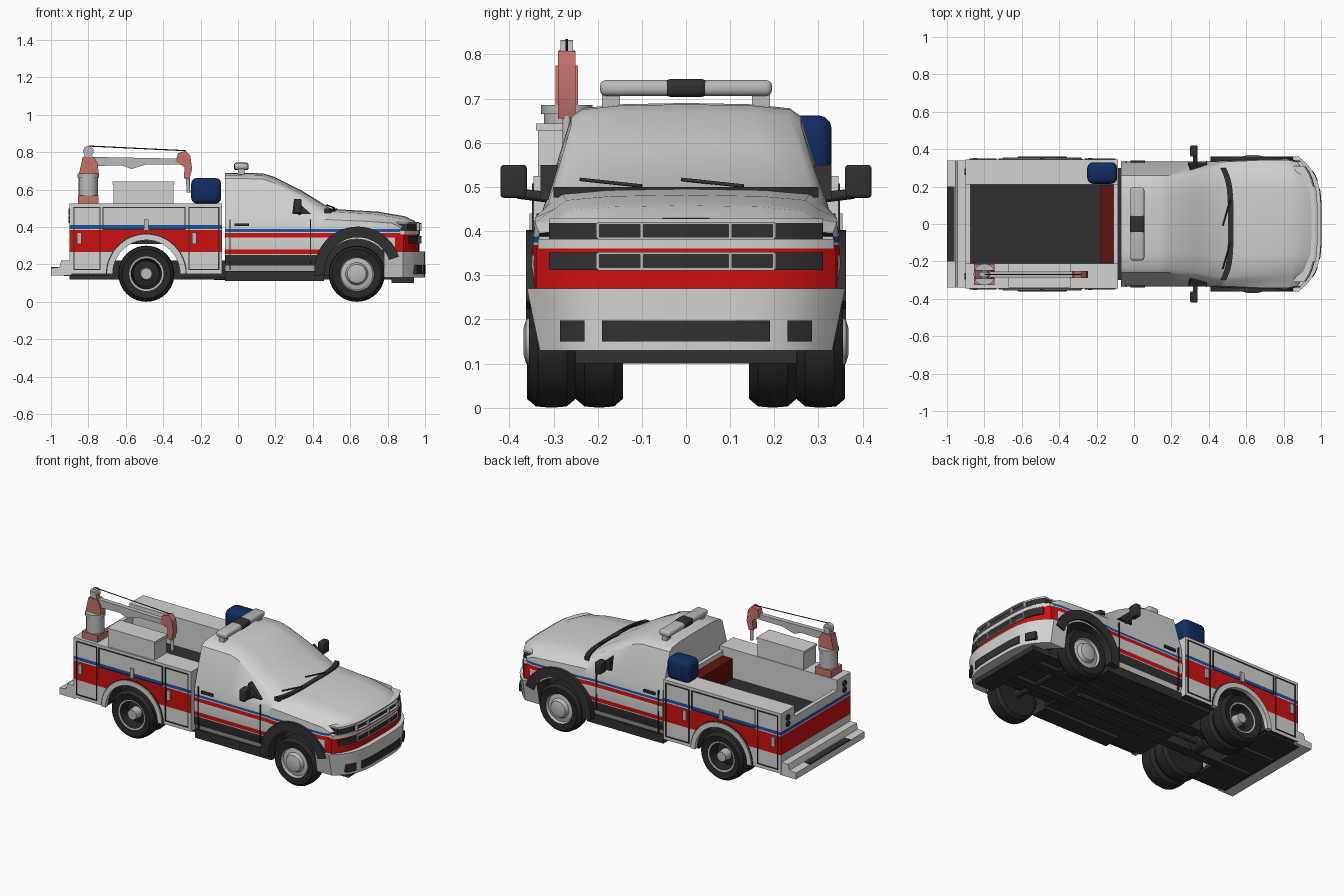
import bpy, bmesh, math
from mathutils import Vector, Matrix

if "Cube" in bpy.data.objects:
    bpy.data.objects.remove(bpy.data.objects["Cube"])


def material(name, *rgb):
    m = bpy.data.materials.new(name)
    m.use_nodes = True
    m.diffuse_color = (*rgb, 1)
    m.node_tree.nodes["Principled BSDF"].inputs["Base Color"].default_value = (*rgb, 1)
    return m


WHITE = material("white_paint", .65, .65, .64)
RED = material("red_paint", .62, .005, .005)
BLUE = material("blue_stripe", .01, .09, .38)
DARK = material("dark_trim", .03, .03, .03)
TIRE = material("tire_rubber", .02, .02, .02)
METAL = material("light_metal", .5, .5, .5)
NAVY = material("navy_box", .006, .025, .12)
CRANE = material("crane_red", .55, .17, .15)
MAROON = material("dark_red", .13, .005, .005)
PAINT = [WHITE, RED, BLUE, DARK]
parts = []


def finish(name, bm, mats, mirror=False):
    if mirror:
        dup = bmesh.ops.duplicate(bm, geom=bm.verts[:] + bm.edges[:] + bm.faces[:])["geom"]
        for v in dup:
            if isinstance(v, bmesh.types.BMVert):
                v.co.y *= -1
    bmesh.ops.recalc_face_normals(bm, faces=bm.faces)
    me = bpy.data.meshes.new(name)
    bm.to_mesh(me)
    bm.free()
    ob = bpy.data.objects.new(name, me)
    for m in (mats if isinstance(mats, list) else [mats]):
        me.materials.append(m)
    bpy.context.scene.collection.objects.link(ob)
    parts.append(ob)
    return ob


def add_box(bm, x0, x1, y0, y1, z0, z1, bevel=0):
    mat = Matrix.Translation(((x0 + x1) / 2, (y0 + y1) / 2, (z0 + z1) / 2)) @ Matrix.Diagonal((x1 - x0, y1 - y0, z1 - z0, 1))
    vs = bmesh.ops.create_cube(bm, size=1, matrix=mat)["verts"]
    if bevel:
        es = list({e for v in vs for e in v.link_edges})
        bmesh.ops.bevel(bm, geom=es, offset=bevel, segments=3, affect='EDGES', profile=.5)


def box(name, x, y, z, mat, mirror=False, bevel=0):
    bm = bmesh.new()
    add_box(bm, *x, *y, *z, bevel)
    return finish(name, bm, mat, mirror)


def add_tube(bm, a, b, r0, r1=None, segs=16):
    a, b = Vector(a), Vector(b)
    rot = (b - a).to_track_quat('Z', 'Y').to_matrix().to_4x4()
    return bmesh.ops.create_cone(bm, cap_ends=True, segments=segs, radius1=r0, radius2=r0 if r1 is None else r1,
                                 depth=(b - a).length, matrix=Matrix.Translation((a + b) / 2) @ rot)["verts"]


def tube(name, a, b, r, mat, r1=None, mirror=False, segs=20):
    bm = bmesh.new()
    add_tube(bm, a, b, r, r1, segs)
    return finish(name, bm, mat, mirror)


def plate(name, outline, y0, y1, mat, mirror=False):
    """Extrude an x-z outline across y."""
    bm = bmesh.new()
    f = bm.faces.new([bm.verts.new((x, y0, z)) for x, z in outline])
    for v in bmesh.ops.extrude_face_region(bm, geom=[f])["geom"]:
        if isinstance(v, bmesh.types.BMVert):
            v.co.y = y1
    return finish(name, bm, mat, mirror)


def arch(name, x, z, r0, r1, y0, y1, a0, a1, mat):
    ang = [math.radians(a0 + (a1 - a0) * i / 24) for i in range(25)]
    ring = [(x + r1 * math.cos(a), z + r1 * math.sin(a)) for a in ang]
    ring += [(x + r0 * math.cos(a), z + r0 * math.sin(a)) for a in reversed(ang)]
    return plate(name, ring, y0, y1, mat, True)


def bowed(x, y, bow):
    return x - bow * abs(y / .345) ** 4


def bow_bar(name, x, bow, y0, y1, z0, z1, depth, mat, taper=1, mirror=False):
    """Bar that follows the rounded plan of the nose."""
    bm = bmesh.new()
    rows = []
    for i in range(21):
        y = y0 + (y1 - y0) * i / 20
        rows.append([bm.verts.new((bowed(x, y, bow) - d, y * k, z))
                     for d, z, k in ((0, z0, taper), (0, z1, 1), (depth, z1, 1), (depth, z0, taper))])
    for p, q in zip(rows, rows[1:]):
        for j in range(4):
            bm.faces.new((p[j], p[j - 1], q[j - 1], q[j]))
    bm.faces.new(rows[0])
    bm.faces.new(rows[-1])
    return finish(name, bm, mat, mirror)


def cut_arches(ob, x, r, y0, y1):
    bm = bmesh.new()
    for s in (1, -1):
        add_tube(bm, (x, s * y0, .15), (x, s * y1, .15), r, segs=48)
    for f in bm.faces:
        f.material_index = 3
    cutter = finish("arch_cutter", bm, PAINT)
    parts.remove(cutter)
    cutter.hide_render = True
    mod = ob.modifiers.new("arches", 'BOOLEAN')
    mod.operation, mod.solver, mod.object = 'DIFFERENCE', 'EXACT', cutter
    bpy.context.view_layer.update()
    me = bpy.data.meshes.new_from_object(ob.evaluated_get(bpy.context.evaluated_depsgraph_get()))
    ob.modifiers.clear()
    ob.data = me
    bpy.data.objects.remove(cutter)


def stripe(ob, bands, nose=None):
    """Cut the shell at each band height and colour its outer faces."""
    bm = bmesh.new()
    bm.from_mesh(ob.data)
    cuts = [((0, 0, z), (0, 0, 1)) for z in sorted({z for b in bands for z in b[:2]})]
    if nose:
        cuts.append(((nose, 0, 0), (1, 0, 0)))
    for co, no in cuts:
        bmesh.ops.bisect_plane(bm, geom=bm.verts[:] + bm.edges[:] + bm.faces[:], plane_co=co, plane_no=no)
    bm.normal_update()
    for f in bm.faces:
        c, n = f.calc_center_median(), f.normal
        if f.material_index == 3 or n.z < -.7:
            f.material_index = 3
        elif n.y * c.y > .1 or (n.x < -.5 and not nose):
            for z0, z1, i in bands:
                if z0 < c.z < z1:
                    f.material_index = i
            if nose and c.x > nose and .27 < c.z < .36:
                f.material_index = 1
    bm.to_mesh(ob.data)
    bm.free()


# Cab and hood shell: x, half width, shoulder height, top half width, top height, bow
stations = [(-.07, .335, .44, .25, .69, 0), (.13, .335, .44, .25, .687, 0), (.19, .335, .44, .25, .67, .02),
            (.34, .335, .44, .272, .595, .05), (.5, .335, .44, .3, .497, .07), (.53, .34, .44, .295, .495, .07),
            (.75, .35, .43, .285, .482, .06), (.89, .35, .42, .275, .458, .07), (.95, .34, .395, .27, .43, .09)]
bm = bmesh.new()
rings = []
for x, w, zs, wt, zt, bow in stations:
    half = [(w - .03, .14), (w - .006, .2), (w, .33), (w - .008, zs), (wt + .01, zt - .03),
            (wt - .015, zt - .012), (wt * .6, zt - .003)]
    pts = half + [(0, zt)] + [(-y, z) for y, z in reversed(half)]
    rings.append([bm.verts.new((bowed(x, y, bow), y, z)) for y, z in pts])
for p, q in zip(rings, rings[1:]):
    for j in range(len(p)):
        bm.faces.new((p[j], p[j - 1], q[j - 1], q[j]))
bm.faces.new(rings[0])
bm.faces.new(rings[-1])
shell = finish("cab_and_hood", bm, PAINT)
cut_arches(shell, .635, .185, .2, .5)
stripe(shell, [(.195, .25, 3), (.255, .28, 1), (.345, .368, 1), (.374, .388, 2)], .84)

# Nose: bumper, grille and lamps
bow_bar("front_bumper", 1, .1, -.36, .36, .13, .27, .1, WHITE, taper=.92)
bow_bar("bumper_intake", 1.003, .1, -.19, .19, .15, .197, .02, DARK)
bow_bar("fog_lamp", 1.003, .1, .23, .285, .15, .197, .02, DARK, mirror=True)
bow_bar("red_nose_band", .97, .09, -.34, .34, .27, .36, .06, RED)
bow_bar("lower_grille", .976, .09, -.31, .31, .312, .352, .03, DARK)
bow_bar("grille_surround", .972, .09, -.335, .335, .36, .382, .06, WHITE)
bow_bar("upper_grille", .965, .09, -.31, .31, .382, .42, .05, DARK)
bow_bar("hood_lip", .967, .09, -.31, .31, .418, .428, .06, WHITE)
for z0, z1, name in ((.314, .35, "lower"), (.384, .418, "upper")):
    for y in (.1, .2):
        bow_bar(name + "_grille_divider", .982, .09, y - .004, y + .004, z0, z1, .02, METAL, mirror=True)
    for z in (z0, z1):
        bow_bar(name + "_grille_trim", .981, .09, -.2, .2, z - .003, z + .003, .02, METAL)

# Cab details
bow_bar("windshield_cowl", .532, .07, -.3, .3, .476, .5, .03, DARK)
for y in (-.1, .13):
    tube("wiper", (.515, y, .502), (.475, y - .14, .517), .004, DARK)
arch("front_flare", .64, .17, .175, .232, .3, .362, 18, 188, DARK)
box("running_board", (-.07, .46), (.22, .325), (.11, .165), DARK, True)
box("door_handle", (-.02, .06), (.325, .34), (.405, .42), DARK, True)
box("door_seam", (.385, .39), (.325, .338), (.2, .44), DARK, True)
box("rear_door_seam", (-.045, -.04), (.325, .338), (.17, .44), DARK, True)
box("mirror", (.3, .34), (.36, .42), (.475, .55), DARK, True, .008)
tube("mirror_arm", (.33, .3, .475), (.325, .38, .485), .012, DARK, mirror=True)
plate("mirror_mount", [(.29, .47), (.39, .47), (.3, .55)], .29, .33, DARK, True)
box("light_bar", (-.02, .055), (-.195, .195), (.706, .742), METAL, bevel=.014)
box("light_bar_centre", (-.022, .057), (-.05, .05), (.704, .744), DARK, bevel=.014)
box("light_bar_foot", (0, .035), (.15, .19), (.68, .71), METAL, True)

# Service bed
bed = box("side_cabinets", (-.9, -.085), (.21, .345), (.15, .525), PAINT, True)
cut_arches(bed, -.49, .185, .1, .5)
BANDS = [(.265, .383, 1), (.39, .41, 2)]
stripe(bed, BANDS)
arch("rear_arch_trim", -.49, .15, .18, .21, .33, .355, 0, 180, WHITE)
arch("rear_arch_gap", -.49, .15, .21, .216, .33, .348, 0, 180, DARK)
tailgate = box("tailgate", (-.9, -.875), (-.21, .21), (.18, .46), PAINT)
stripe(tailgate, BANDS)
box("bed_floor", (-.88, -.09), (-.21, .21), (.31, .345), DARK)
box("bed_bulkhead", (-.11, -.085), (-.21, .21), (.3, .5), WHITE)
box("bed_chest", (-.18, -.11), (-.205, .205), (.345, .47), MAROON)
for x0, x1, z0 in ((-.88, -.735, .17), (-.725, -.28, .385), (-.265, -.1, .17)):
    bm = bmesh.new()
    t, z1 = .006, .508
    for x, z in (((x0, x1), (z0, z0 + t)), ((x0, x1), (z1 - t, z1)), ((x0, x0 + t), (z0, z1)), ((x1 - t, x1), (z0, z1))):
        add_box(bm, *x, .343, .349, *z)
    finish("cabinet_door_outline", bm, DARK, True)
for x, z in ((-.85, .34), (-.49, .41), (-.235, .34)):
    box("cabinet_latch", (x - .012, x + .012), (.34, .354), (z - .03, z + .03), METAL, True)
for z in (.44, .48):
    tube("tail_lamp", (-.89, .28, z), (-.907, .28, z), .018, DARK, mirror=True)
plate("rear_bumper", [(-.89, .14), (-1, .14), (-1, .18), (-.955, .185), (-.945, .22), (-.89, .22)], -.34, .34, WHITE)
box("bumper_step", (-1, -.96), (-.2, .2), (.178, .186), DARK)

# Load on the cabinets
box("tool_chest", (-.665, -.345), (-.335, -.215), (.52, .628), WHITE)
box("tool_chest_lid", (-.67, -.34), (-.34, -.21), (.628, .643), WHITE)
box("blue_tank", (-.25, -.09), (.215, .33), (.525, .662), NAVY, bevel=.03)

# Crane
Y = -.27
box("crane_base", (-.855, -.745), (Y - .055, Y + .055), (.525, .568), CRANE)
tube("crane_column", (-.8, Y, .565), (-.8, Y, .685), .052, METAL)
tube("crane_collar", (-.8, Y, .665), (-.8, Y, .685), .058, METAL)
plate("crane_knuckle", [(-.85, .685), (-.745, .685), (-.75, .74), (-.77, .775), (-.83, .775)], Y - .025, Y + .025, CRANE)
tube("crane_pulley", (-.8, Y - .014, .805), (-.8, Y + .014, .805), .028, METAL)
plate("crane_neck", [(-.825, .76), (-.775, .76), (-.785, .81), (-.815, .81)], Y - .018, Y + .018, METAL)
plate("crane_boom", [(-.8, .725), (-.62, .73), (-.57, .71), (-.49, .735), (-.29, .735), (-.29, .765), (-.8, .775)],
      Y - .015, Y + .015, METAL)
plate("boom_head", [(-.335, .75), (-.32, .795), (-.28, .808), (-.255, .78), (-.245, .71), (-.26, .655), (-.29, .66), (-.285, .72)],
      Y - .02, Y + .02, CRANE)
tube("crane_cable", (-.8, Y, .833), (-.28, Y, .808), .003, DARK, segs=6)
tube("crane_hook", (-.268, Y, .66), (-.265, Y, .585), .01, METAL)


# Wheels
def wheel(name, x, profile, mats):
    """Revolve (radius, y, material slot) rings about the axle."""
    bm = bmesh.new()
    rings = [[bm.verts.new((x + r * math.cos(a), y, .15 + r * math.sin(a)))
              for a in (i * math.tau / 40 for i in range(40))] for r, y, _ in profile]
    for p, q, (_, _, slot) in zip(rings, rings[1:], profile):
        for j in range(40):
            bm.faces.new((p[j], p[j - 1], q[j - 1], q[j])).material_index = slot
    bm.faces.new(rings[0])
    bm.faces.new(rings[-1]).material_index = profile[-1][2]
    finish(name, bm, mats, True)


def tire(y0, y1):
    return [(.09, y0, 0), (.13, y0, 0), (.147, y0 + .02, 0), (.15, (y0 + y1) / 2, 0), (.147, y1 - .02, 0), (.13, y1, 0)]


wheel("front_wheel", .635, tire(.25, .355) + [(.092, .35, 1), (.085, .335, 1), (.06, .34, 1), (.05, .362, 1), (.03, .368, 1)], [TIRE, METAL])
wheel("rear_outer_wheel", -.49, tire(.253, .36) + [(.092, .352, 1), (.082, .35, 0), (.07, .29, 0), (.035, .3, 1), (.03, .35, 1)], [TIRE, METAL])
wheel("rear_inner_wheel", -.49, tire(.143, .25) + [(.08, .245, 0)], [TIRE])

# Underside
for x in (-.49, .635):
    tube("axle", (x, -.28, .15), (x, .28, .15), .025, DARK)
tube("differential", (-.49, -.05, .15), (-.49, .05, .15), .05, DARK)
box("chassis_rail", (-.9, .88), (.07, .13), (.12, .22), DARK, True)
box("mid_undertray", (-.3, .45), (-.3, .3), (.13, .17), DARK)
box("rear_undertray", (-.93, -.69), (-.32, .32), (.138, .16), DARK)
box("front_undertray", (.82, .94), (-.25, .25), (.1, .15), DARK)
tube("drive_shaft", (-.49, 0, .14), (.4, 0, .13), .018, DARK)

# Shade curves smooth and keep creases
for ob in bpy.context.selected_objects:
    ob.select_set(False)
for ob in parts:
    ob.select_set(True)
bpy.context.view_layer.objects.active = shell
bpy.ops.object.shade_smooth_by_angle(angle=math.radians(32))
